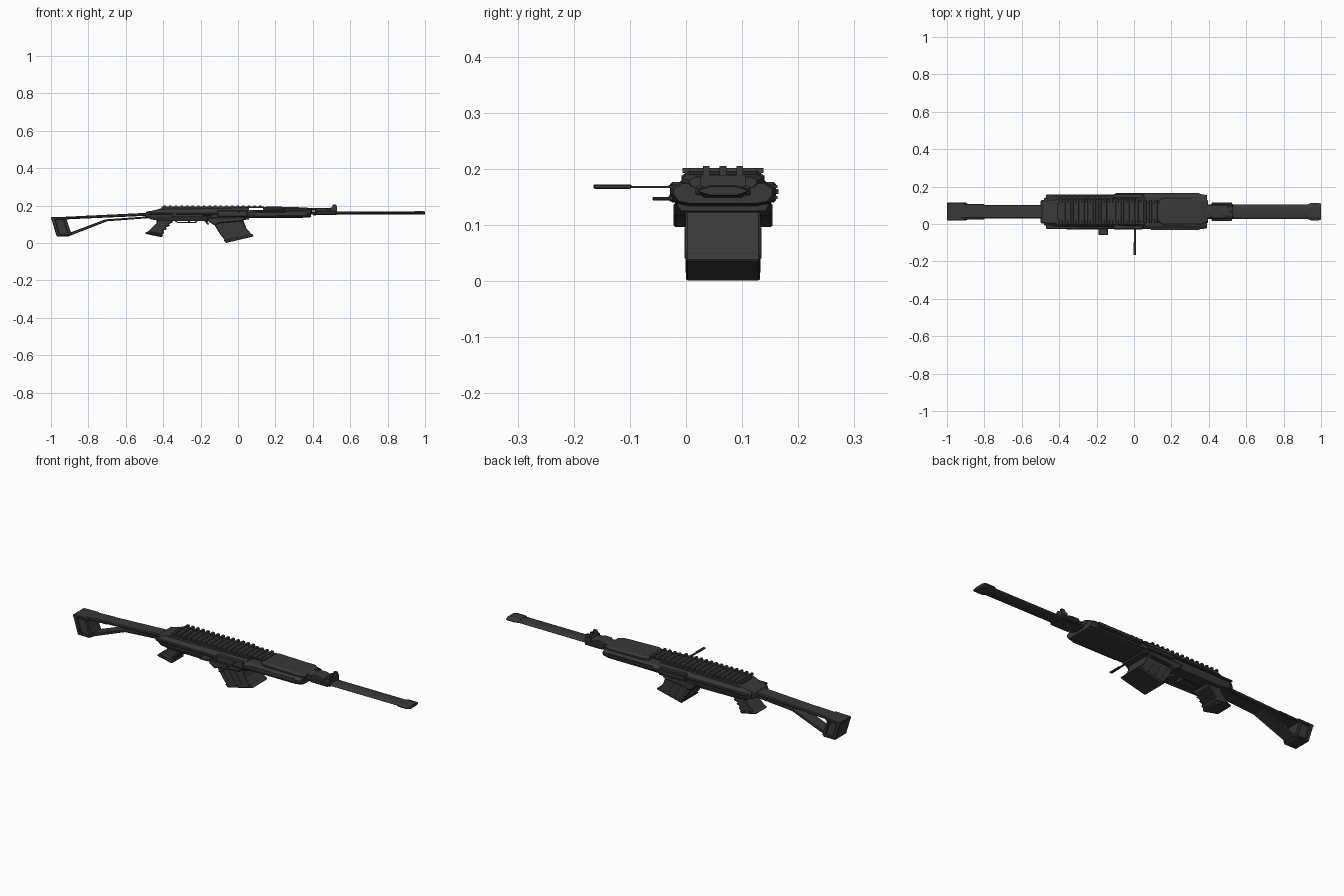
import bpy, bmesh, math

YC = 0.066  # centre plane of the body


def material(name, v):
    m = bpy.data.materials.new(name)
    m.diffuse_color = (v, v, v, 1)
    return m


GUNMETAL = material("dark_grey", 0.040)


def finish(name, bm, smooth=False):
    bmesh.ops.recalc_face_normals(bm, faces=bm.faces)
    me = bpy.data.meshes.new(name)
    bm.to_mesh(me)
    bm.free()
    ob = bpy.data.objects.new(name, me)
    bpy.context.collection.objects.link(ob)
    me.materials.append(GUNMETAL)
    if smooth:
        bpy.context.view_layer.objects.active = ob
        ob.select_set(True)
        bpy.ops.object.shade_smooth_by_angle(angle=math.radians(35))
        ob.select_set(False)
    return ob


def prism(name, pts, hw, yc=YC, bevel=0.0):
    """Side outline (x, z) extruded across y."""
    bm = bmesh.new()
    f = bm.faces.new([bm.verts.new((x, yc - hw, z)) for x, z in pts])
    r = bmesh.ops.extrude_face_region(bm, geom=[f])
    for v in r["geom"]:
        if isinstance(v, bmesh.types.BMVert):
            v.co.y = yc + hw
    ob = finish(name, bm)
    if bevel:
        m = ob.modifiers.new("bevel", "BEVEL")
        m.width, m.segments, m.limit_method = bevel, 1, 'ANGLE'
    return ob


def box(name, x0, x1, z0, z1, hw, yc=YC, bevel=0.0):
    return prism(name, [(x0, z0), (x1, z0), (x1, z1), (x0, z1)], hw, yc, bevel)


def loft(name, profile, stations, smooth=False):
    """Unit (y, z) section carried through stations (x, z low, z high, half width)."""
    bm = bmesh.new()
    rings = []
    for x, z0, z1, hw in stations:
        rings.append([bm.verts.new((x, YC + a * hw, z0 + b * (z1 - z0))) for a, b in profile])
    n = len(profile)
    for r, s in zip(rings, rings[1:]):
        for i in range(n):
            bm.faces.new((r[i], r[(i + 1) % n], s[(i + 1) % n], s[i]))
    bm.faces.new(rings[0])
    bm.faces.new(rings[-1])
    return finish(name, bm, smooth)


def mirrored(half):
    return half + [(-a, b) for a, b in reversed(half)]


ROUND = [(math.cos(t * math.pi / 8), 0.5 + 0.5 * math.sin(t * math.pi / 8)) for t in range(16)]
LENS = mirrored([(0.55, 0), (1, 0.4), (1, 0.6), (0.55, 1)])
SHELL = mirrored([(0.86, 0), (0.97, 0.3), (1, 0.55), (0.93, 0.72), (0.76, 1)])
GUARD = mirrored([(0.65, 0), (0.9, 0.12), (1, 0.45), (1, 0.72), (0.82, 1)])

# receiver and its top cover
loft("receiver", SHELL, [(-0.48, 0.137, 0.165, 0.072), (-0.46, 0.125, 0.172, 0.08),
                         (-0.40, 0.118, 0.188, 0.082), (-0.12, 0.117, 0.188, 0.086),
                         (0.06, 0.125, 0.188, 0.088)])
box("receiver_belt", -0.47, 0.37, 0.152, 0.162, 0.092, bevel=0.003)
prism("receiver_rear_cap", [(-0.5, 0.14), (-0.46, 0.125), (-0.44, 0.175), (-0.49, 0.168)], 0.062, bevel=0.004)
prism("bolt_cover", [(-0.42, 0.18), (0.05, 0.18), (0.05, 0.192), (-0.39, 0.192)], 0.068)
box("side_plate", -0.11, 0.05, 0.14, 0.176, 0.0945, bevel=0.004)

# top rail with cross teeth
box("rail_base", -0.41, 0.14, 0.186, 0.196, 0.045)
for i in range(18):
    x = -0.40 + i * 0.03
    prism("rail_tooth_%d" % i, [(x, 0.192), (x + 0.017, 0.192), (x + 0.014, 0.201), (x + 0.003, 0.201)],
          0.072 if i < 14 else 0.06)

# handguard with raised upper cover and grooves
loft("handguard", GUARD, [(0.03, 0.128, 0.172, 0.088), (0.06, 0.133, 0.176, 0.094),
                          (0.36, 0.135, 0.176, 0.094), (0.39, 0.138, 0.174, 0.088)])
loft("upper_handguard", GUARD, [(0.135, 0.165, 0.190, 0.058), (0.16, 0.165, 0.196, 0.074),
                                (0.36, 0.165, 0.190, 0.074), (0.395, 0.165, 0.185, 0.06)])
for s in (-1, 1):
    for z in (0.146, 0.166):
        box("handguard_rib", 0.09, 0.35, z, z + 0.005, 0.004, YC + s * 0.093)

# barrel, muzzle and gas tube
loft("barrel", ROUND, [(0.36, 0.151, 0.168, 0.038), (0.95, 0.153, 0.167, 0.038)], True)
loft("muzzle", LENS, [(0.93, 0.152, 0.168, 0.04), (0.945, 0.151, 0.170, 0.046),
                      (0.99, 0.151, 0.170, 0.046), (1.0, 0.153, 0.168, 0.042)])
loft("gas_tube", ROUND, [(0.37, 0.172, 0.187, 0.032), (0.52, 0.174, 0.187, 0.032)], True)

# gas block and front sight
prism("gas_block", [(0.40, 0.148), (0.53, 0.150), (0.53, 0.172), (0.46, 0.188), (0.42, 0.188)], 0.038, bevel=0.004)
box("block_collar", 0.415, 0.525, 0.152, 0.170, 0.05, bevel=0.004)
box("sight_base", 0.495, 0.53, 0.168, 0.189, 0.04)
box("sight_post", 0.508, 0.522, 0.188, 0.205, 0.006)
for s in (-1, 1):
    prism("sight_ear", [(0.5, 0.187), (0.53, 0.187), (0.525, 0.205), (0.508, 0.205)], 0.006, YC + s * 0.03)

# magazine well and magazine
prism("magazine_well", [(-0.17, 0.135), (-0.155, 0.112), (-0.125, 0.094), (-0.10, 0.106),
                        (0.02, 0.116), (0.05, 0.140)], 0.088, bevel=0.004)
prism("magazine", [(-0.145, 0.125), (-0.125, 0.095), (-0.098, 0.050), (-0.068, 0.012),
                   (0.074, 0.044), (0.045, 0.078), (0.028, 0.125)], 0.0665, bevel=0.003)
prism("magazine_floor", [(-0.078, 0.014), (-0.064, 0.0), (0.086, 0.036), (0.074, 0.050)], 0.066, bevel=0.003)
for s in (-1, 1):
    for k in range(3):
        x = -0.075 + k * 0.04
        prism("magazine_rib", [(x - 0.03, 0.095), (x - 0.018, 0.095), (x + 0.018, 0.040), (x + 0.006, 0.040)],
              0.002, YC + s * 0.0665)

# trigger and guard
prism("trigger_guard", [(-0.345, 0.125), (-0.325, 0.106), (-0.225, 0.106), (-0.205, 0.13), (-0.213, 0.13),
                        (-0.231, 0.111), (-0.32, 0.111), (-0.335, 0.125)], 0.022)
prism("trigger", [(-0.275, 0.125), (-0.255, 0.125), (-0.258, 0.115), (-0.25, 0.109), (-0.265, 0.112)], 0.01)
prism("magazine_catch", [(-0.185, 0.125), (-0.165, 0.125), (-0.155, 0.1), (-0.165, 0.098)], 0.02)

# pistol grip with stepped finger grooves
prism("grip", [(-0.435, 0.128), (-0.345, 0.125), (-0.352, 0.108), (-0.372, 0.101), (-0.362, 0.093),
               (-0.388, 0.083), (-0.378, 0.075), (-0.402, 0.065), (-0.392, 0.057), (-0.405, 0.045),
               (-0.485, 0.058), (-0.435, 0.105)], 0.05, bevel=0.012)
prism("grip_cap", [(-0.50, 0.050), (-0.405, 0.030), (-0.40, 0.046), (-0.487, 0.062)], 0.052, bevel=0.006)

# skeleton stock: top bar, lower strut, butt frame
prism("stock_top_bar", [(-0.97, 0.124), (-0.45, 0.147), (-0.45, 0.163), (-0.97, 0.138)], 0.036, bevel=0.004)
prism("stock_cheek", [(-0.96, 0.128), (-0.80, 0.132), (-0.80, 0.144), (-0.97, 0.138)], 0.042, bevel=0.004)
prism("stock_strut", [(-0.91, 0.040), (-0.895, 0.040), (-0.70, 0.116), (-0.46, 0.134), (-0.46, 0.144),
                      (-0.71, 0.126), (-0.905, 0.053)], 0.034, bevel=0.003)
prism("butt_plate", [(-1.0, 0.137), (-0.97, 0.036), (-0.952, 0.036), (-0.98, 0.137)], 0.048, bevel=0.003)
prism("butt_web", [(-0.98, 0.128), (-0.955, 0.045), (-0.905, 0.050), (-0.925, 0.128)], 0.036)
prism("butt_front", [(-0.935, 0.13), (-0.905, 0.036), (-0.888, 0.042), (-0.918, 0.13)], 0.044, bevel=0.003)
prism("butt_top", [(-1.0, 0.126), (-0.91, 0.126), (-0.905, 0.140), (-1.0, 0.138)], 0.048, bevel=0.003)
prism("butt_toe", [(-0.97, 0.036), (-0.90, 0.036), (-0.895, 0.048), (-0.972, 0.048)], 0.048, bevel=0.003)

# charging handle on the near side, with a thicker knob
box("charging_handle", 0.0, 0.010, 0.1655, 0.1695, 0.07, -0.08)
box("handle_knob", -0.002, 0.012, 0.164, 0.172, 0.034, -0.131, bevel=0.002)
# selector lever and far-side fittings
box("selector_tab", -0.19, -0.14, 0.143, 0.150, 0.018, -0.042, bevel=0.002)
prism("selector_lever", [(-0.36, 0.142), (-0.14, 0.142), (-0.14, 0.150), (-0.35, 0.154)], 0.005, -0.024)
box("far_side_rail", -0.10, 0.35, 0.155, 0.164, 0.004, 0.161)
